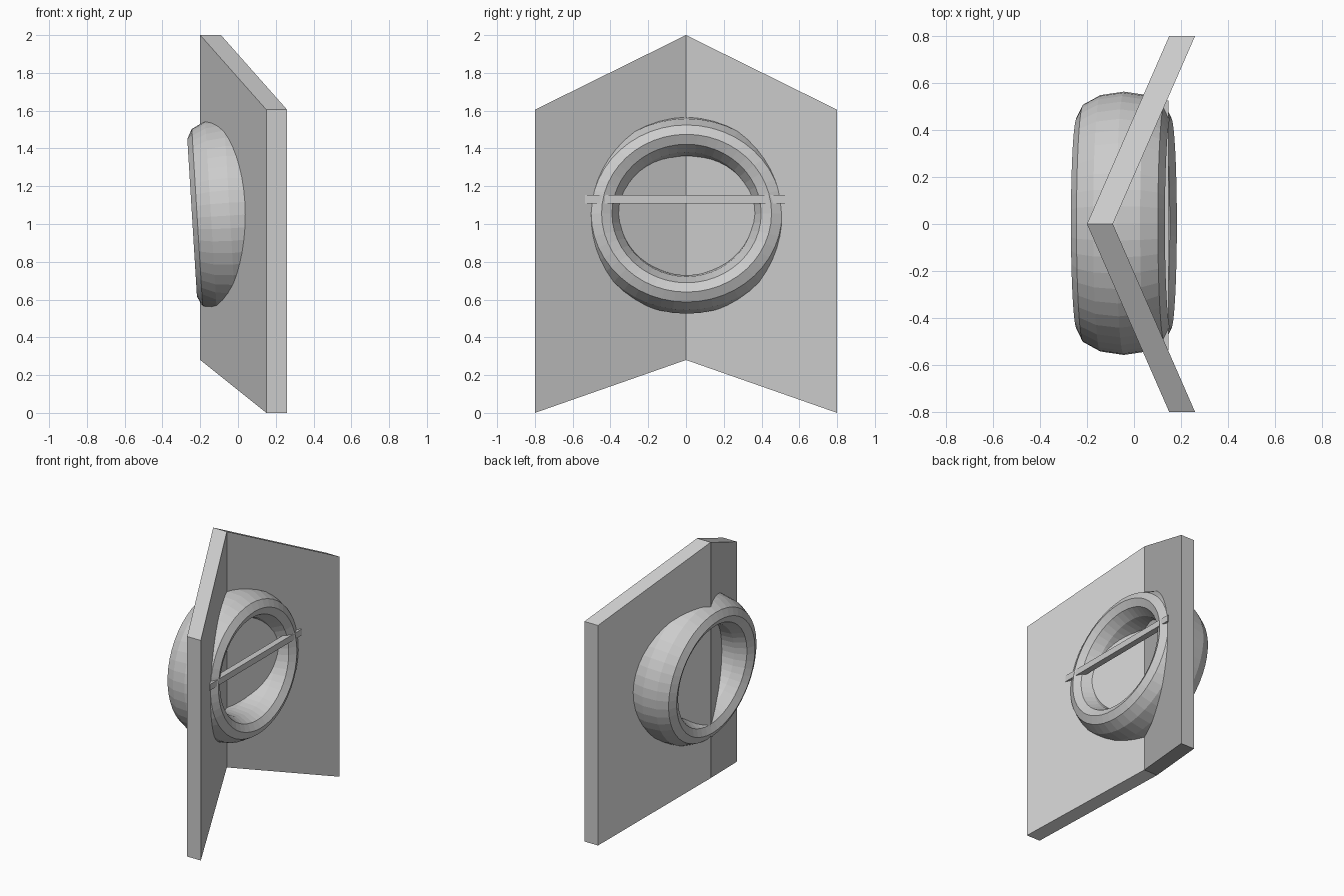
import bpy, bmesh, math

if "Cube" in bpy.data.objects:
    bpy.data.objects.remove(bpy.data.objects["Cube"])

# Folded panel: V-shaped plan, one wing profile mirrored across y = 0
bm = bmesh.new()
back = [bm.verts.new(p) for p in
        [(-0.2, 0, 0.28), (-0.2, 0.8 * 0, 2.0), (0.15, 0.8, 1.605), (0.15, 0.8, 0.0)]]
front = [bm.verts.new((v.co.x + 0.11, v.co.y, v.co.z)) for v in back]
bm.faces.new(back)
bm.faces.new(front[::-1])
for i in (1, 2, 3):  # the fold side stays open for the mirror
    j = (i + 1) % 4
    bm.faces.new((back[j], back[i], front[i], front[j]))
bmesh.ops.recalc_face_normals(bm, faces=bm.faces)
# make sure the back skin faces -x
bm.faces.ensure_lookup_table()
if bm.faces[0].normal.x > 0:
    bmesh.ops.reverse_faces(bm, faces=bm.faces)
mesh = bpy.data.meshes.new("folded_panel")
bm.to_mesh(mesh)
bm.free()
panel = bpy.data.objects.new("folded_panel", mesh)
bpy.context.collection.objects.link(panel)
mirror = panel.modifiers.new("mirror", 'MIRROR')
mirror.use_axis = (False, True, False)

# Stretched ring passing through the fold, axis tipped slightly upward
bpy.ops.mesh.primitive_torus_add(major_segments=48, minor_segments=12,
                                 major_radius=0.45, minor_radius=0.11,
                                 location=(-0.043, 0.003, 1.045),
                                 rotation=(0, math.radians(86.5), 0))
ring = bpy.context.object
ring.name = "ring"
ring.scale = (0.93, 1, 1.82)

# Thin bar across the ring opening
bpy.ops.mesh.primitive_cube_add(size=1, location=(0.125, -0.005, 1.13))
bar = bpy.context.object
bar.name = "cross_bar"
bar.scale = (0.045, 1.06, 0.045)
